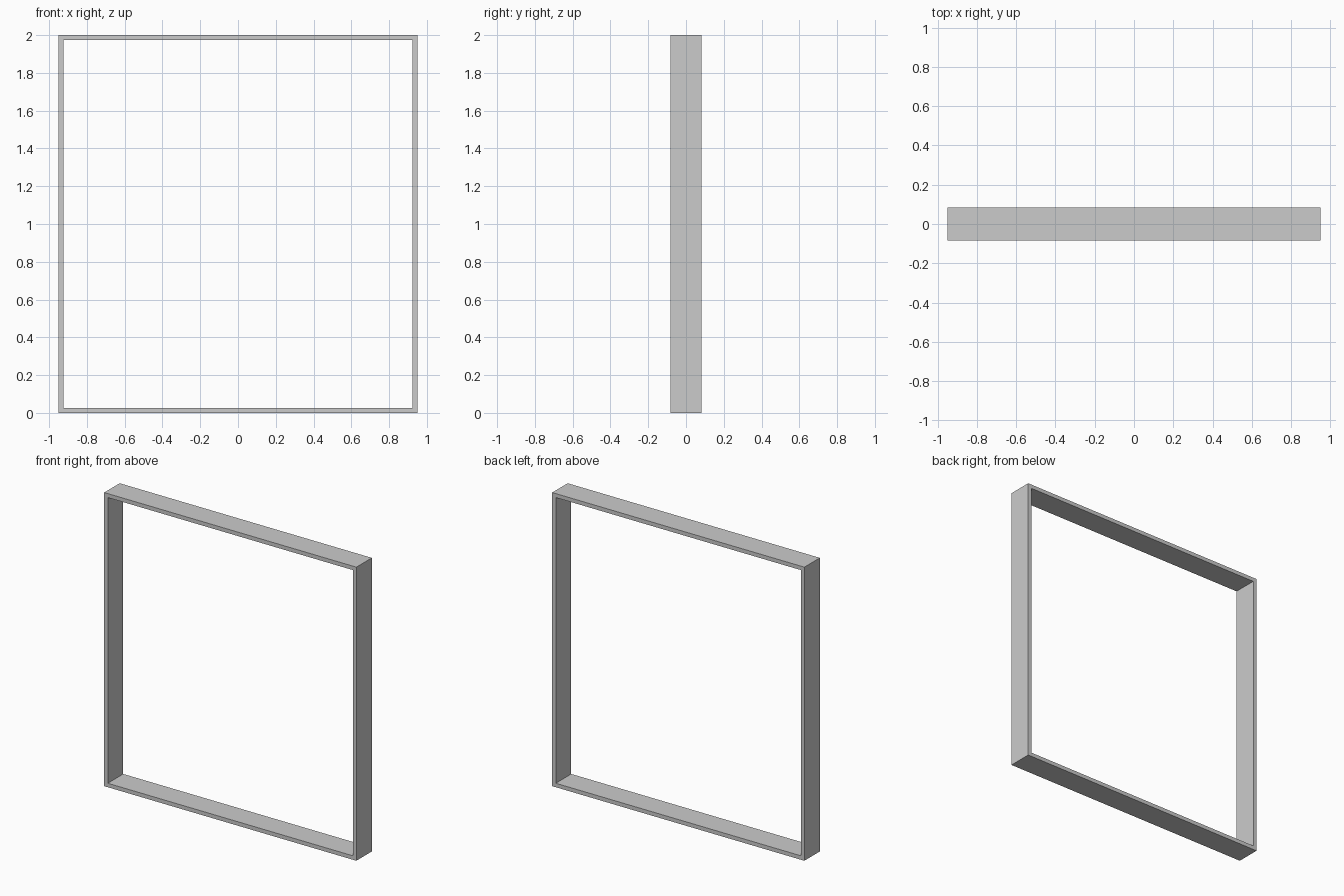
import bpy, bmesh

if "Cube" in bpy.data.objects:
    bpy.data.objects.remove(bpy.data.objects["Cube"])

W, H, D, T = 0.95, 2.0, 0.083, 0.027   # half width, height, half depth, wall


def ring(bm, inset, y):
    x, lo, hi = W - inset, inset, H - inset
    return [bm.verts.new((px, y, pz)) for px, pz in
            ((-x, lo), (x, lo), (x, hi), (-x, hi))]


# Open rectangular frame: four loops joined around the wall section
bm = bmesh.new()
loops = [ring(bm, i, y) for i, y in ((0, -D), (0, D), (T, D), (T, -D))]
for k in range(4):
    a, b = loops[k], loops[(k + 1) % 4]
    for i in range(4):
        j = (i + 1) % 4
        bm.faces.new((a[i], a[j], b[j], b[i]))
bmesh.ops.recalc_face_normals(bm, faces=bm.faces)

mesh = bpy.data.meshes.new("window_frame")
bm.to_mesh(mesh)
bm.free()
frame = bpy.data.objects.new("window_frame", mesh)
bpy.context.collection.objects.link(frame)
